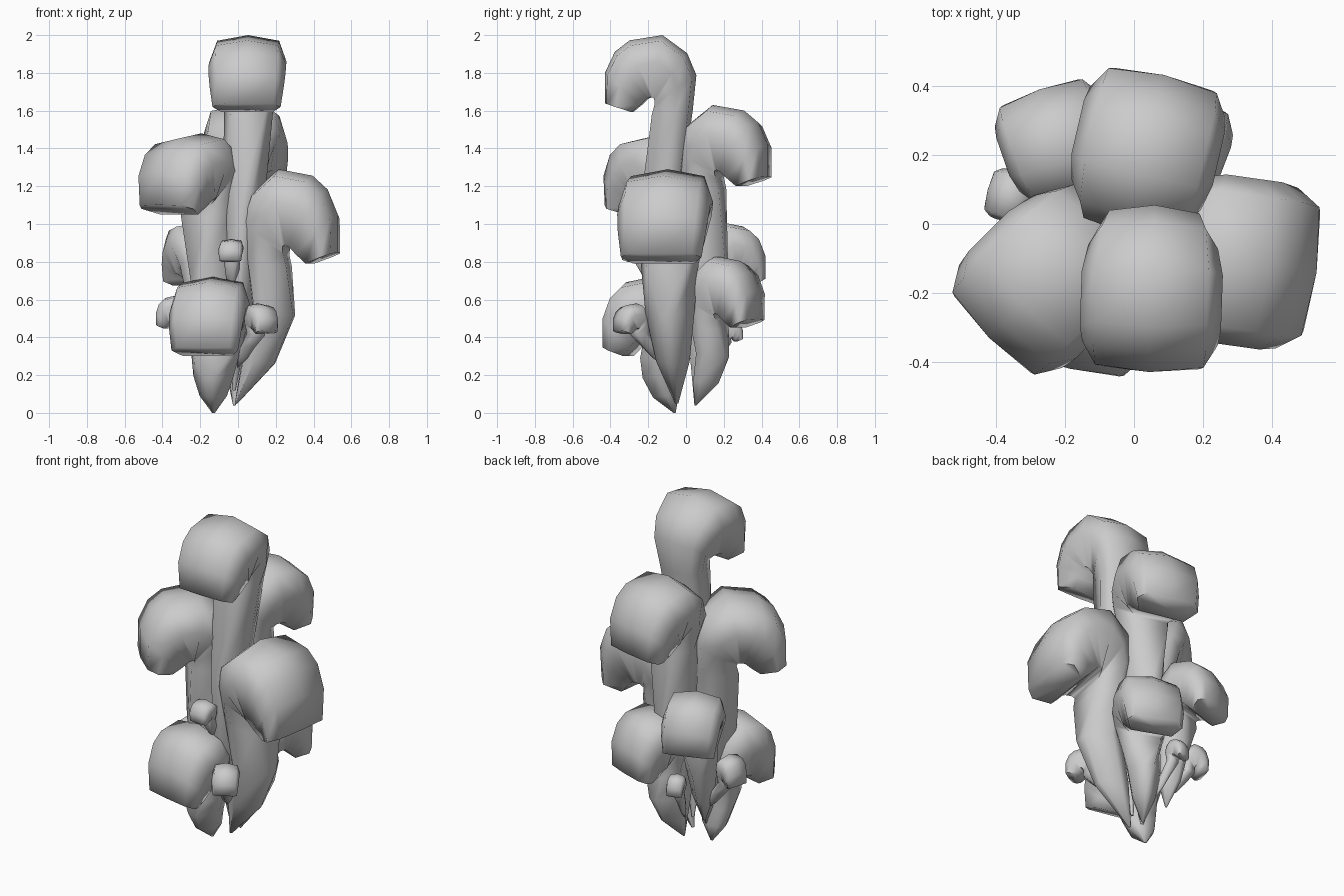
import bpy, bmesh, math
from mathutils import Vector

if "Cube" in bpy.data.objects:
    bpy.data.objects.remove(bpy.data.objects["Cube"])

# One plain grey for every shoot
grey = bpy.data.materials.new("stone_grey")
grey.use_nodes = True
grey.diffuse_color = (0.6, 0.6, 0.6, 1)
shader = grey.node_tree.nodes["Principled BSDF"]
shader.inputs["Base Color"].default_value = grey.diffuse_color
shader.inputs["Roughness"].default_value = 0.8

# Curled head: outer point, inner point (depth, height), width, inner width ratio
HEAD = [
    ((1.0, -0.9), (0.7, -1.02), 0.88, 0.75),
    ((1.0, -0.5), (0.6, -0.92), 0.96, 0.75),
    ((0.89, -0.22), (0.53, -0.84), 1.0, 0.75),
    ((0.73, -0.07), (0.49, -0.82), 1.0, 0.75),
    ((0.37, 0.0), (0.46, -0.83), 1.0, 0.7),
    ((0.1, -0.24), (0.45, -0.86), 0.92, 0.65),
    ((0.0, -0.53), (0.45, -0.92), 0.8, 0.6),
    ((0.04, -1.0), (0.48, -1.05), 0.63, 0.7),
]
# Stem below the neck: position, swell, thickness, width, inner width ratio
STEM = [
    (0.35, 1, 0.98, 0.85, 0.3),
    (0.7, 0.75, 0.78, 0.58, 0.25),
    (1.0, 0, 0.06, 0.06, 0.3),
]


def shoot(name, heading, back, size, base, bulge):
    """Sweep a wedge-shaped stem from a pointed base into a hooked head."""
    angle = math.radians(heading)
    out = Vector((math.cos(angle), math.sin(angle), 0))
    side = Vector((-out.y, out.x, 0))
    back, base = Vector(back), Vector(base)
    depth, width, height = size

    rows = []
    for outer, inner, w, ratio in HEAD:
        o = back + out * outer[0] * depth + Vector((0, 0, outer[1] * height))
        i = back + out * inner[0] * depth + Vector((0, 0, inner[1] * height))
        rows.append((o, i, w * width, ratio))

    neck_o, neck_i, neck_w, _ = rows[-1]
    centre = (neck_o + neck_i) / 2
    half = (neck_i - neck_o) / 2
    for t, swell, thick, wide, ratio in STEM:
        c = centre.lerp(base, t) + out * bulge * swell
        rows.append((c - half * thick, c + half * thick, neck_w * wide, ratio))

    bm = bmesh.new()
    rings = []
    for o, i, w, ratio in rows:
        section = ((-0.5 * ratio, 0), (-0.5, 0.57), (-0.4, 0.91), (0, 1),
                   (0.4, 0.91), (0.5, 0.57), (0.5 * ratio, 0))
        rings.append([bm.verts.new(i.lerp(o, m) + side * k * w)
                      for k, m in section])
    for a, b in zip(rings, rings[1:]):
        for k in range(len(a)):
            n = (k + 1) % len(a)
            bm.faces.new((a[k], a[n], b[n], b[k]))
    bm.faces.new(rings[0])
    bm.faces.new(rings[-1])
    bmesh.ops.recalc_face_normals(bm, faces=bm.faces)
    mesh = bpy.data.meshes.new(name)
    bm.to_mesh(mesh)
    bm.free()
    mesh.materials.append(grey)
    obj = bpy.data.objects.new(name, mesh)
    bpy.context.collection.objects.link(obj)
    bpy.ops.object.select_all(action="DESELECT")
    obj.select_set(True)
    bpy.context.view_layer.objects.active = obj
    bpy.ops.object.shade_smooth_by_angle(angle=math.radians(75))


# Large shoots
shoot("top_shoot", 268, (0.06, 0.055, 2.0), (0.485, 0.41, 0.4), (-0.02, -0.04, 0.12), 0.08)
shoot("left_shoot", 352, (0.03, -0.07, 1.29), (0.505, 0.49, 0.49), (-0.01, -0.05, 0.05), 0.09)
shoot("right_shoot", 225, (-0.06, 0.03, 1.48), (0.51, 0.44, 0.42), (-0.1, -0.05, 0.1), 0.02)
shoot("back_shoot", 77, (-0.02, -0.03, 1.63), (0.475, 0.42, 0.42), (-0.02, 0.05, 0.05), 0.04)

# Middle shoots
shoot("back_right_shoot", 109, (-0.16, 0.06, 1.01), (0.35, 0.33, 0.33), (-0.17, 0.07, 0.18), 0.0)
shoot("front_shoot", 257, (-0.1, -0.04, 0.72), (0.39, 0.41, 0.41), (-0.13, -0.06, 0.0), 0.03)
shoot("back_left_shoot", 69, (0.015, 0.03, 0.83), (0.375, 0.36, 0.37), (-0.02, 0.05, 0.04), 0.05)

# Small buds
shoot("front_bud", 265, (-0.03, -0.2, 0.92), (0.14, 0.13, 0.12), (-0.02, -0.1, 0.55), 0.0)
shoot("lower_front_bud", 300, (0.07, -0.2, 0.58), (0.19, 0.15, 0.16), (0.0, -0.1, 0.24), 0.0)
shoot("right_bud", 165, (-0.28, 0.06, 0.62), (0.15, 0.15, 0.17), (-0.18, 0.06, 0.25), 0.0)
shoot("back_bud", 105, (-0.09, 0.18, 0.5), (0.12, 0.1, 0.12), (-0.06, 0.1, 0.18), 0.0)
